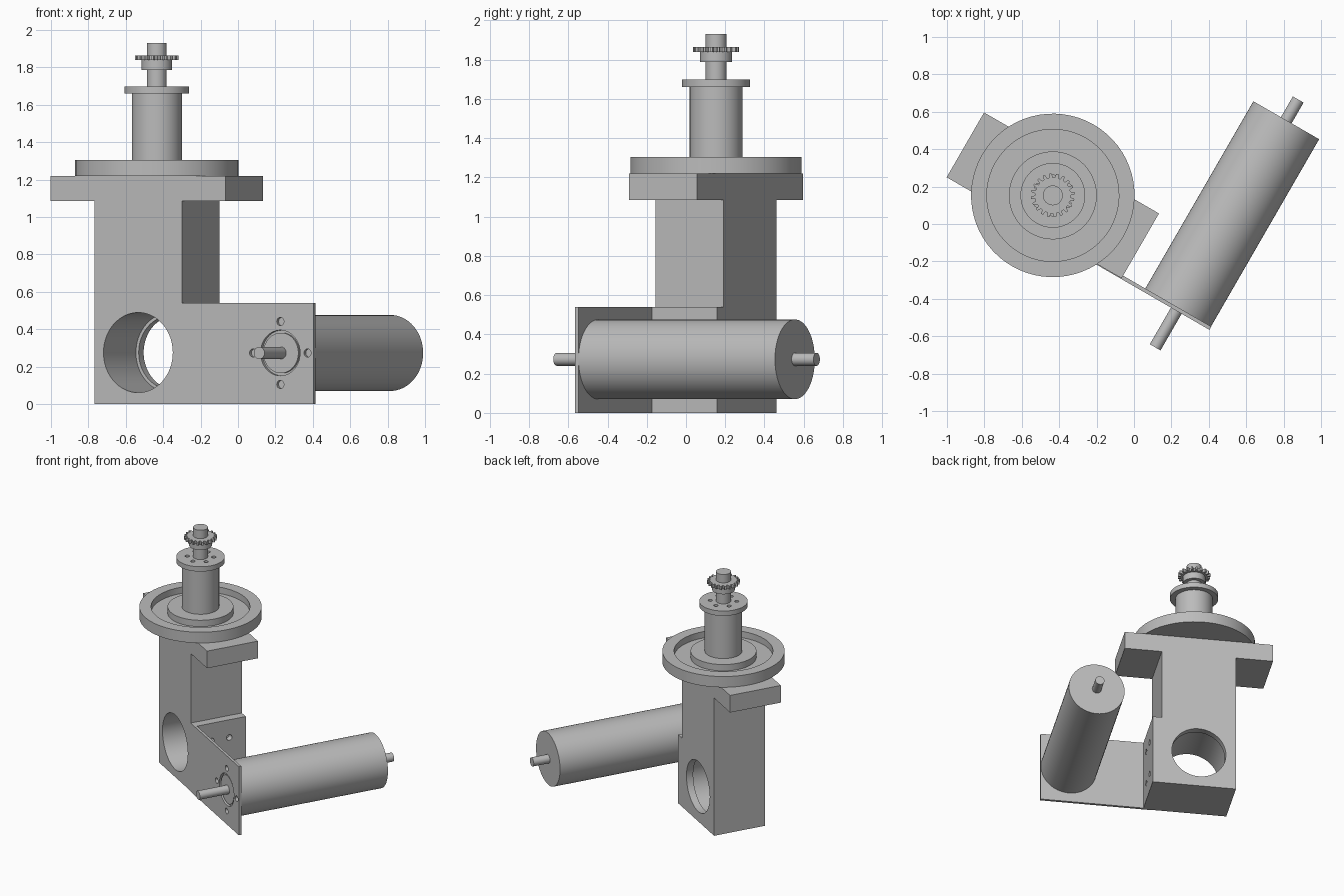
import bpy, bmesh
from math import pi, cos, sin, radians
from mathutils import Matrix

if "Cube" in bpy.data.objects:
    bpy.data.objects.remove(bpy.data.objects["Cube"])

# The assembly is turned in plan; parts are laid out around the tower axis
PLACE = Matrix.Translation((-0.434, 0.153, 0)) @ Matrix.Rotation(radians(-30), 4, "Z")
ALONG_Y = Matrix.Rotation(radians(-90), 4, "X")
ALONG_X = Matrix.Rotation(radians(90), 4, "Y")

grey = bpy.data.materials.new("machined grey")
grey.use_nodes = True
grey.diffuse_color = (0.5, 0.5, 0.5, 1)
grey.node_tree.nodes["Principled BSDF"].inputs["Base Color"].default_value = (0.5, 0.5, 0.5, 1)


def finish(name, bm):
    bmesh.ops.recalc_face_normals(bm, faces=bm.faces)
    mesh = bpy.data.meshes.new(name)
    bm.to_mesh(mesh)
    bm.free()
    mesh.materials.append(grey)
    obj = bpy.data.objects.new(name, mesh)
    obj.matrix_world = PLACE
    bpy.context.collection.objects.link(obj)
    return obj


def box(name, x0, x1, y0, y1, z0, z1):
    bm = bmesh.new()
    bmesh.ops.create_cube(bm, size=1)
    bmesh.ops.scale(bm, vec=(x1 - x0, y1 - y0, z1 - z0), verts=bm.verts)
    bmesh.ops.translate(bm, vec=((x0 + x1) / 2, (y0 + y1) / 2, (z0 + z1) / 2), verts=bm.verts)
    return finish(name, bm)


def turned(name, profile, matrix=Matrix.Identity(4), steps=64):
    """Revolve (radius, height) points about Z, then apply the matrix."""
    bm = bmesh.new()
    pts = [bm.verts.new((r, 0, h)) for r, h in profile]
    edges = [bm.edges.new(pair) for pair in zip(pts, pts[1:])]
    bmesh.ops.spin(bm, geom=pts + edges, cent=(0, 0, 0), axis=(0, 0, 1),
                   angle=2 * pi, steps=steps, use_duplicate=False)
    bmesh.ops.remove_doubles(bm, verts=bm.verts, dist=1e-5)
    bm.transform(matrix)
    return finish(name, bm)


def rod(r, length, origin, turn=Matrix.Identity(4), steps=24, name="cutter"):
    profile = [(0, 0), (r, 0), (r, length), (0, length)]
    return turned(name, profile, Matrix.Translation(origin) @ turn, steps)


def cut(target, cutters):
    bpy.context.view_layer.objects.active = target
    for c in cutters:
        c.hide_render = True
        mod = target.modifiers.new("hole", "BOOLEAN")
        mod.operation, mod.solver, mod.object = "DIFFERENCE", "EXACT", c
        bpy.ops.object.modifier_apply(modifier=mod.name)
        bpy.data.objects.remove(c)


# Tower with a stepped cross bore, and the bar on top
AXIS_Z = 0.273
tower = box("tower", -0.27, 0.27, -0.2, 0.2, 0, 1.085)
bore = [(0, -0.3), (0.214, -0.3), (0.214, 0.147), (0.197, 0.147), (0.197, 0.3), (0, 0.3)]
cut(tower, [turned("bore_cutter", bore, Matrix.Translation((0, 0, AXIS_Z + 0.002)) @ ALONG_Y)])
box("cross_bar", -0.54, 0.54, -0.2, 0.2, 1.085, 1.22)

# Angle bracket: thick flange on the tower and a thin motor plate
flange = box("bracket_flange", 0.27, 0.336, -0.184, 0.2, 0, 0.54)
cut(flange, [rod(0.022, 0.1, (0.29, y, z), ALONG_X)
             for y in (-0.07, 0.07) for z in (0.14, 0.4)])
MOTOR_X = 0.88
plate = box("motor_plate", 0.27, 1.085, -0.204, -0.184, 0, 0.54)
cut(plate, [rod(0.122, 0.2, (MOTOR_X, -0.3, AXIS_Z), ALONG_Y, 48)] +
    [rod(0.022, 0.2, (MOTOR_X + 0.168 * cos(a), -0.3, AXIS_Z + 0.168 * sin(a)), ALONG_Y)
     for a in (0, pi / 2, pi, 3 * pi / 2)])

# Motor body, pilot boss and through shaft as one turned part
motor = [(0, -0.43), (0.033, -0.43), (0.033, -0.198), (0.108, -0.198), (0.108, -0.184),
         (0.203, -0.184), (0.203, 0.972), (0.033, 0.972), (0.033, 1.1), (0, 1.1)]
turned("motor", motor, Matrix.Translation((MOTOR_X, 0, AXIS_Z)) @ ALONG_Y)

# Dished turntable with a raised hub
dish = [(0, 1.22), (0.437, 1.22), (0.437, 1.305), (0.353, 1.305), (0.353, 1.255),
        (0.235, 1.255), (0.235, 1.305), (0, 1.305)]
turned("turntable", dish)

# Column with a drilled top flange
column = turned("column", [(0, 1.3), (0.134, 1.3), (0.134, 1.66), (0.173, 1.66), (0.173, 1.698), (0, 1.698)])
cut(column, [rod(0.016, 0.1, (0.095 * cos(i * pi / 3), 0.095 * sin(i * pi / 3), 1.65))
             for i in range(6)])

# Spindle with collar
turned("spindle", [(0, 1.69), (0.053, 1.69), (0.053, 1.787), (0.081, 1.787), (0.081, 1.838),
                   (0.053, 1.838), (0.053, 1.93), (0, 1.93)])

# Toothed sprocket
TEETH = 20
bm = bmesh.new()
ring = []
for i in range(TEETH):
    for r, shift in ((0.096, -0.32), (0.117, -0.16), (0.117, 0.16), (0.096, 0.32)):
        a = 2 * pi * (i + shift) / TEETH
        ring.append(bm.verts.new((r * cos(a), r * sin(a), 1.838)))
face = bm.faces.new(ring)
top = bmesh.ops.extrude_face_region(bm, geom=[face], use_keep_orig=True)["geom"]
bmesh.ops.translate(bm, vec=(0, 0, 0.026), verts=[v for v in top if isinstance(v, bmesh.types.BMVert)])
finish("sprocket", bm)

# Smooth round surfaces, keep machined edges crisp
bpy.ops.object.select_all(action="DESELECT")
for obj in bpy.context.collection.objects:
    if obj.type == "MESH" and grey.name in obj.data.materials:
        obj.select_set(True)
        bpy.context.view_layer.objects.active = obj
bpy.ops.object.shade_smooth_by_angle(angle=radians(25))
